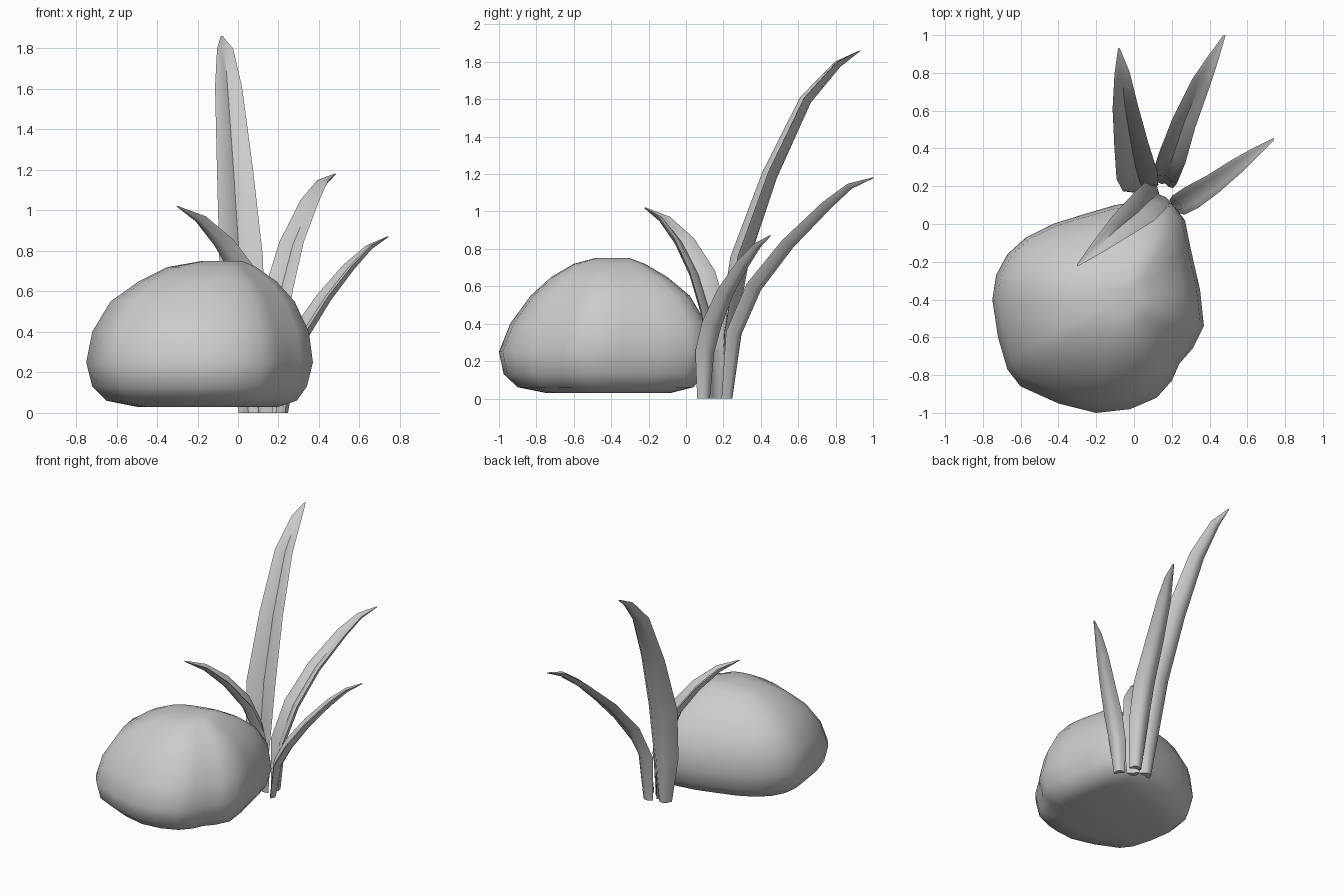
import bpy, bmesh
from mathutils import Vector

if "Cube" in bpy.data.objects:
    bpy.data.objects.remove(bpy.data.objects["Cube"])


def loft(name, rings, angle):
    """Skin a list of equal-length point rings and cap both ends."""
    bm = bmesh.new()
    vs = [[bm.verts.new(p) for p in r] for r in rings]
    n = len(vs[0])
    for a, b in zip(vs, vs[1:]):
        for i in range(n):
            j = (i + 1) % n
            bm.faces.new((a[i], a[j], b[j], b[i]))
    bm.faces.new(vs[0][::-1])
    bm.faces.new(vs[-1])
    bmesh.ops.recalc_face_normals(bm, faces=bm.faces)
    me = bpy.data.meshes.new(name)
    bm.to_mesh(me)
    bm.free()
    ob = bpy.data.objects.new(name, me)
    bpy.context.collection.objects.link(ob)
    bpy.ops.object.select_all(action='DESELECT')
    ob.select_set(True)
    bpy.context.view_layer.objects.active = ob
    bpy.ops.object.shade_smooth_by_angle(angle=angle)
    return ob


# Rock: plan outline, rescaled to the bounds of each height level
outline = [(-.75, -.4), (-.72, -.6), (-.67, -.77), (-.6, -.86), (-.4, -.95),
           (-.2, -1), (-.02, -.98), (.12, -.92), (.2, -.83), (.24, -.74),
           (.31, -.66), (.37, -.54), (.35, -.35), (.3, -.13), (.27, .02),
           (.2, .11), (.08, .13), (-.1, .1), (-.27, .05), (-.43, 0),
           (-.57, -.07), (-.67, -.16), (-.73, -.27)]
# z, x min, x max, y min, y max
levels = [(.03, -.5, .2, -.75, -.08), (.06, -.65, .29, -.9, .04),
          (.13, -.72, .34, -.975, .1), (.25, -.75, .37, -1, .13),
          (.4, -.72, .35, -.94, .11), (.55, -.63, .28, -.83, .02),
          (.65, -.49, .19, -.72, -.1), (.72, -.35, .09, -.6, -.22),
          (.75, -.18, .02, -.49, -.3)]
rings = []
for z, x0, x1, y0, y1 in levels:
    rings.append([(x0 + (x + .75) / 1.12 * (x1 - x0),
                   y0 + (y + 1) / 1.13 * (y1 - y0), z) for x, y in outline])
loft("rock", rings, 1.2)


# Leaves: folded blade section swept along a bending midrib
def leaf(name, path, widths):
    pts = [Vector(p) for p in path]
    lean = pts[-1] - pts[0]
    side = Vector((lean.y, -lean.x, 0)).normalized()
    rings = []
    for i, (p, w) in enumerate(zip(pts, widths)):
        t = (pts[min(i + 1, len(pts) - 1)] - pts[max(i - 1, 0)]).normalized()
        if i == 0:
            t = Vector((0, 0, 1))
        s = (side - t * side.dot(t)).normalized()
        up = s.cross(t).normalized()
        if up.dot(Vector((-lean.x, -lean.y, .5))) < 0:
            up = -up
        d = w * .16                        # fold depth
        th = min(w * .4, .045 - .004 * i)  # thickness
        sec = [(-.5, d), (-.27, -d * .4 - th * .4), (0, -d - th * .4),
               (.27, -d * .4 - th * .4), (.5, d), (.25, d * .4 + th * .3),
               (0, -d + th * .6), (-.25, d * .4 + th * .3)]
        rings.append([p + s * (a * w) + up * b for a, b in sec])
    loft(name, rings, 1.0)


leaf("tall_leaf",
     [(.05, .19, 0), (.03, .22, .35), (.01, .29, .75), (-.02, .45, 1.2),
      (-.05, .64, 1.6), (-.065, .81, 1.79), (-.08, .93, 1.86)],
     [.1, .19, .22, .18, .135, .08, .01])
leaf("back_leaf",
     [(.17, .22, 0), (.17, .26, .35), (.21, .37, .6), (.27, .55, .83),
      (.36, .76, 1.04), (.42, .88, 1.14), (.48, 1, 1.18)],
     [.09, .14, .15, .13, .1, .06, .01])
leaf("right_leaf",
     [(.22, .1, 0), (.25, .11, .25), (.32, .15, .4), (.43, .22, .57),
      (.55, .31, .72), (.65, .385, .82), (.74, .45, .87)],
     [.08, .12, .13, .11, .085, .05, .01])
leaf("front_leaf",
     [(.13, .15, 0), (.13, .155, .25), (.09, .13, .47), (.03, .07, .67),
      (-.08, -.02, .84), (-.19, -.12, .96), (-.3, -.22, 1.02)],
     [.09, .14, .18, .18, .14, .08, .01])
